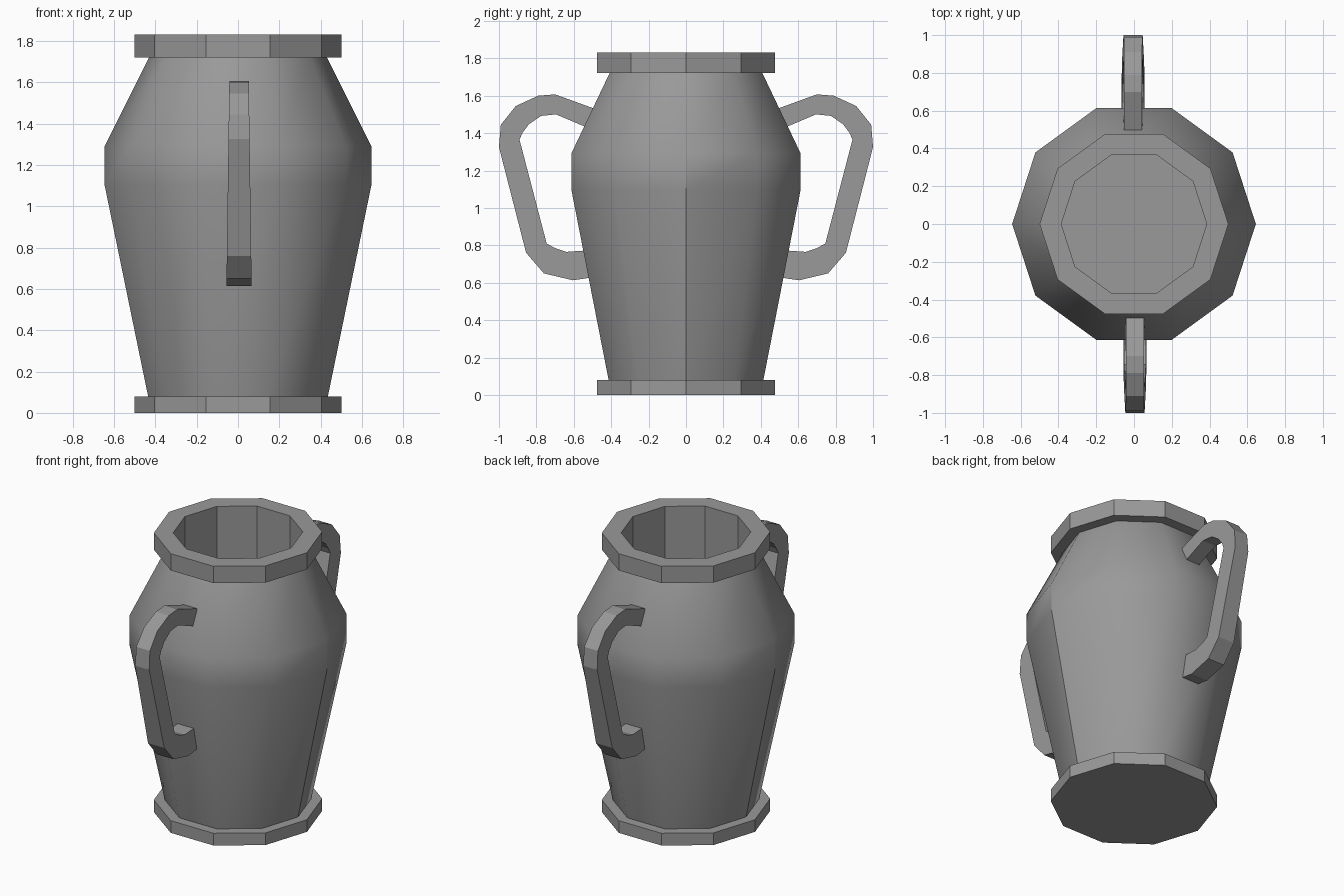
import bpy
import bmesh
import math

SIDES = 10

cube = bpy.data.objects.get("Cube")
if cube:
    bpy.data.objects.remove(cube, do_unlink=True)

# Single grey clay colour
clay = bpy.data.materials.new("grey clay")
clay.use_nodes = True
clay.diffuse_color = (0.32, 0.32, 0.32, 1)
clay.node_tree.nodes["Principled BSDF"].inputs["Base Color"].default_value = clay.diffuse_color


def finish(name, bm):
    mesh = bpy.data.meshes.new(name)
    bm.to_mesh(mesh)
    bm.free()
    mesh.materials.append(clay)
    obj = bpy.data.objects.new(name, mesh)
    bpy.context.collection.objects.link(obj)
    return obj


def lathe(name, profile, smooth=False):
    """Turn a (radius, height) profile, listed bottom-outside upward, into a ten-sided shell."""
    bm = bmesh.new()
    rings = []
    for r, z in profile:
        ring = []
        for i in range(SIDES):
            a = math.tau * i / SIDES
            ring.append(bm.verts.new((r * math.cos(a), r * math.sin(a), z)))
        rings.append(ring)
    for low, high in zip(rings, rings[1:]):
        for i in range(SIDES):
            j = (i + 1) % SIDES
            face = bm.faces.new((low[i], low[j], high[j], high[i]))
            face.smooth = smooth
    return bm, rings


# Body: tapered belly and shoulder, with a crease down each side seam
bm, rings = lathe("body", [(0.435, 0.08), (0.645, 1.10), (0.645, 1.29), (0.43, 1.72)], True)
for low, high in zip(rings[:2], rings[1:3]):
    for i in (0, SIDES // 2):
        bm.edges.get((low[i], high[i])).smooth = False
finish("body", bm)

# Foot: flat disc
bm, rings = lathe("foot", [(0.5, 0), (0.5, 0.08)])
bm.faces.new(reversed(rings[0]))
bm.faces.new(rings[-1])
finish("foot", bm)

# Rim with the straight inner wall and floor
bm, rings = lathe("rim", [(0.43, 1.72), (0.5, 1.72), (0.5, 1.83), (0.385, 1.83), (0.385, 0.1)])
bm.faces.new(rings[-1])
finish("rim_and_inner_wall", bm)

# Handle outlines as (distance from axis, height), top end to bottom end
OUTER = [(0.49, 1.531), (0.70, 1.607), (0.79, 1.60), (0.91, 1.545), (0.99, 1.445),
         (1.0, 1.325), (0.855, 0.76), (0.76, 0.65), (0.605, 0.613), (0.51, 0.627)]
INNER = [(0.53, 1.43), (0.695, 1.50), (0.775, 1.492), (0.84, 1.447), (0.875, 1.40),
         (0.89, 1.365), (0.745, 0.81), (0.70, 0.785), (0.64, 0.765), (0.54, 0.772)]


def handle(name, side):
    bm = bmesh.new()
    loops = []
    for (ro, zo), (ri, zi) in zip(OUTER, INNER):
        loop = []
        for r, z, s in ((ro, zo, -1), (ro, zo, 1), (ri, zi, 1), (ri, zi, -1)):
            half = 0.061 - 0.014 * (z - 0.61)
            loop.append(bm.verts.new((side * (0.005 + s * half), -side * r, z)))
        loops.append(loop)
    for a, b in zip(loops, loops[1:]):
        for i in range(4):
            j = (i + 1) % 4
            bm.faces.new((a[i], a[j], b[j], b[i]))
    bm.faces.new(loops[0])
    bm.faces.new(loops[-1])
    bmesh.ops.recalc_face_normals(bm, faces=bm.faces)
    finish(name, bm)


handle("front_handle", 1)
handle("back_handle", -1)
